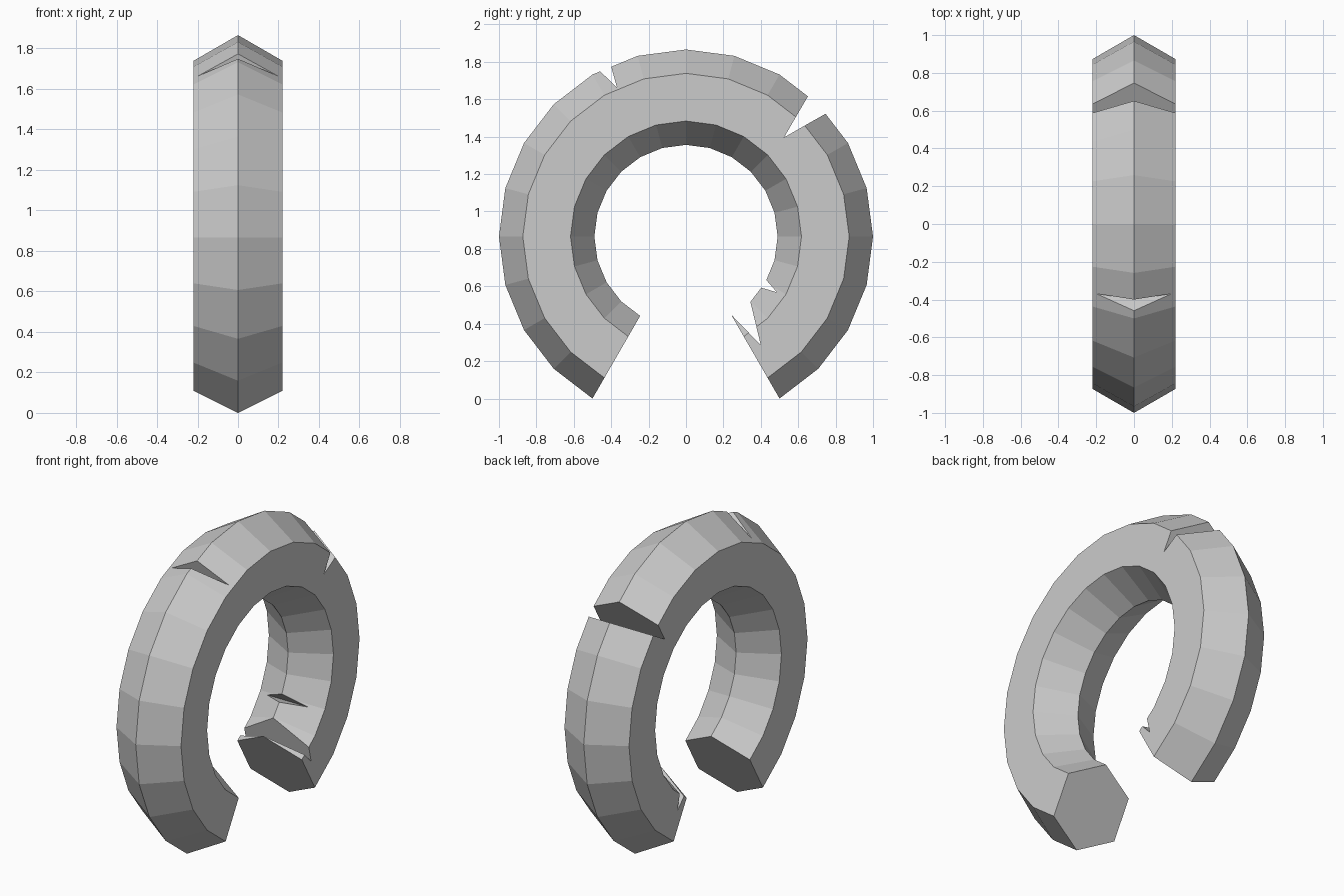
import bpy, bmesh
from math import cos, sin, pi, radians

if "Cube" in bpy.data.objects:
    bpy.data.objects.remove(bpy.data.objects["Cube"])

CZ = 0.866          # height of the ring centre
R, HEX = 0.745, 0.255


def make_object(name, bm):
    bmesh.ops.recalc_face_normals(bm, faces=bm.faces)
    mesh = bpy.data.meshes.new(name)
    bm.to_mesh(mesh)
    bm.free()
    obj = bpy.data.objects.new(name, mesh)
    bpy.context.collection.objects.link(obj)
    return obj


# Open ring: hexagon section swept through 300 degrees in 15 degree steps
bm = bmesh.new()
rings = []
for i in range(21):
    a = radians(-60 + 15 * i)
    ring = []
    for k in range(6):
        t = k * pi / 3
        r = R + HEX * cos(t)
        ring.append(bm.verts.new((HEX * sin(t), r * cos(a), CZ + r * sin(a))))
    rings.append(ring)
for p, q in zip(rings, rings[1:]):
    for k in range(6):
        n = (k + 1) % 6
        bm.faces.new((p[k], p[n], q[n], q[k]))
bm.faces.new(rings[0])
bm.faces.new(rings[-1])
ring_body = make_object("broken_ring", bm)


# Wedge cutter across the ring: tip plus two rim points, walls extended outward
def notch(name, tip, a, b, grow):
    pts = [tip] + [(tip[0] + (p[0] - tip[0]) * grow,
                    tip[1] + (p[1] - tip[1]) * grow) for p in (a, b)]
    bm = bmesh.new()
    sides = [[bm.verts.new((x, y, z)) for y, z in pts] for x in (-0.4, 0.4)]
    for s in sides:
        bm.faces.new(s)
    for k in range(3):
        n = (k + 1) % 3
        bm.faces.new((sides[0][k], sides[0][n], sides[1][n], sides[1][k]))
    cutter = make_object(name, bm)
    cutter.hide_render = True
    cutter.hide_set(True)
    mod = ring_body.modifiers.new(name, 'BOOLEAN')
    mod.operation = 'DIFFERENCE'
    mod.solver = 'EXACT'
    mod.object = cutter
    return cutter


# Chips on the outer rim, then on the inner rim
cutters = [
    notch("small_outer_notch", (-0.369, 1.663), (-0.46, 1.75), (-0.40, 1.774), 1.5),
    notch("large_outer_notch", (0.524, 1.396), (0.652, 1.616), (0.747, 1.523), 1.5),
    notch("small_inner_notch", (0.486, 0.568), (0.429, 0.634), (0.397, 0.594), 2.0),
    notch("end_inner_notch", (0.40, 0.285), (0.343, 0.522), (0.247, 0.443), 1.5),
]

# Apply the cuts and remove the cutters
bpy.context.view_layer.objects.active = ring_body
ring_body.select_set(True)
for m in list(ring_body.modifiers):
    bpy.ops.object.modifier_apply(modifier=m.name)
for c in cutters:
    bpy.data.objects.remove(c, do_unlink=True)
